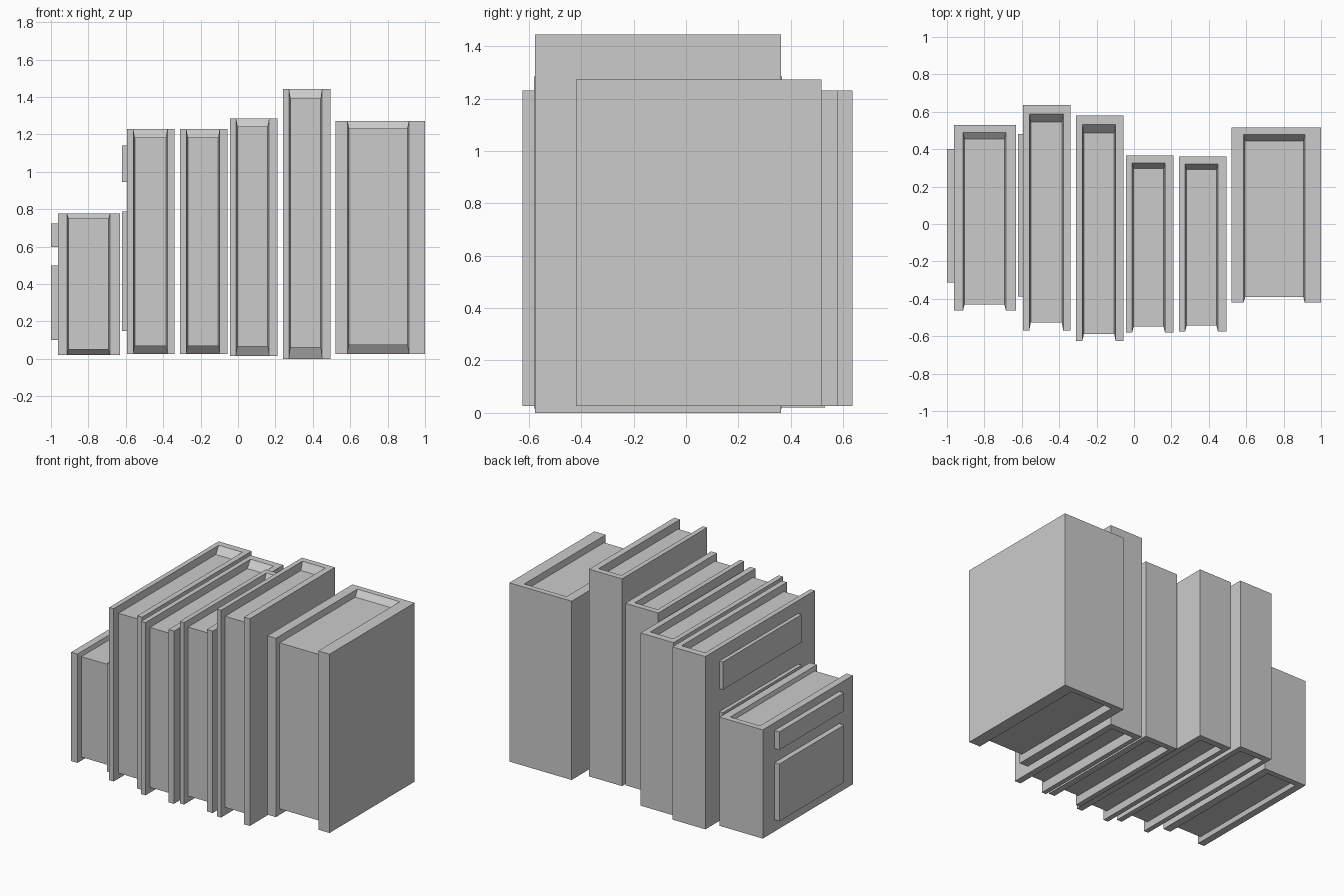
import bpy, bmesh

if "Cube" in bpy.data.objects:
    bpy.data.objects.remove(bpy.data.objects["Cube"])

TAPER = 0.008  # cover walls lean in slightly towards the pages


def finish(bm, name):
    bmesh.ops.recalc_face_normals(bm, faces=bm.faces[:])
    mesh = bpy.data.meshes.new(name)
    bm.to_mesh(mesh)
    bm.free()
    obj = bpy.data.objects.new(name, mesh)
    bpy.context.collection.objects.link(obj)
    return obj


def make_book(name, x, inner_x, y, z, spine_y, page_y, page_z):
    """Solid book: spine at the back, pages recessed at top, front and bottom.
    spine_y is the inner spine edge; page_y and page_z bound the page block."""
    def path(y0, y1, z0, z1):
        return [(y1, z1), (y0, z1), (y0, z0), (y1, z0)]

    rings = [  # (x pair, four-point side path): outside, rim edge, pages
        (x, path(y[0], y[1], z[0], z[1])),
        (inner_x, path(y[0], spine_y, z[0], z[1])),
        ((inner_x[0] + TAPER, inner_x[1] - TAPER), path(*page_y, *page_z)),
    ]
    bm = bmesh.new()
    # v[ring][side][corner]
    v = [[[bm.verts.new((xs, *p)) for p in pts] for xs in pair] for pair, pts in rings]
    for side in (0, 1):
        bm.faces.new(v[0][side])  # cover board
        for a, b in ((0, 1), (1, 2)):  # board edges, then recess walls
            for i in range(3):
                bm.faces.new((v[a][side][i], v[a][side][i + 1],
                              v[b][side][i + 1], v[b][side][i]))
    for a, b in ((0, 1), (1, 2)):  # spine ends and inner spine slopes
        for c in (0, 3):
            bm.faces.new((v[a][0][c], v[a][1][c], v[b][1][c], v[b][0][c]))
    for i in range(3):  # page block faces
        bm.faces.new((v[2][0][i], v[2][0][i + 1], v[2][1][i + 1], v[2][1][i]))
    bm.faces.new((v[0][0][0], v[0][0][3], v[0][1][3], v[0][1][0]))  # spine
    return finish(bm, name)


def make_panel(name, x, y, z):
    """Raised rectangular panel on a cover."""
    bm = bmesh.new()
    bmesh.ops.create_cube(bm, size=1)
    for vert in bm.verts:
        vert.co = [r[0] if c < 0 else r[1] for c, r in zip(vert.co, (x, y, z))]
    return finish(bm, name)


# Books, left to right
make_book("book_short", (-0.963, -0.63), (-0.914, -0.685), (-0.463, 0.53),
          (0.02, 0.778), 0.49, (-0.43, 0.455), (0.05, 0.75))
make_book("book_panelled", (-0.594, -0.34), (-0.56, -0.378), (-0.57, 0.635),
          (0.026, 1.23), 0.588, (-0.527, 0.545), (0.07, 1.184))
make_book("book_thin", (-0.31, -0.056), (-0.276, -0.098), (-0.625, 0.58),
          (0.026, 1.23), 0.532, (-0.587, 0.487), (0.07, 1.184))
make_book("book_medium", (-0.043, 0.211), (-0.01, 0.166), (-0.58, 0.367),
          (0.016, 1.284), 0.326, (-0.548, 0.296), (0.066, 1.243))
make_book("book_tall", (0.24, 0.494), (0.273, 0.449), (-0.576, 0.362),
          (0.0, 1.444), 0.32, (-0.543, 0.291), (0.06, 1.392))
make_book("book_thick", (0.52, 1.0), (0.586, 0.913), (-0.42, 0.517),
          (0.027, 1.273), 0.478, (-0.39, 0.444), (0.075, 1.232))

# Raised panels on the left covers
make_panel("short_book_lower_panel", (-1.0, -0.963), (-0.312, 0.4), (0.1, 0.5))
make_panel("short_book_upper_panel", (-1.0, -0.963), (-0.312, 0.4), (0.598, 0.724))
make_panel("panelled_book_lower_panel", (-0.62, -0.594), (-0.387, 0.48), (0.15, 0.787))
make_panel("panelled_book_upper_panel", (-0.62, -0.594), (-0.387, 0.48), (0.946, 1.14))
